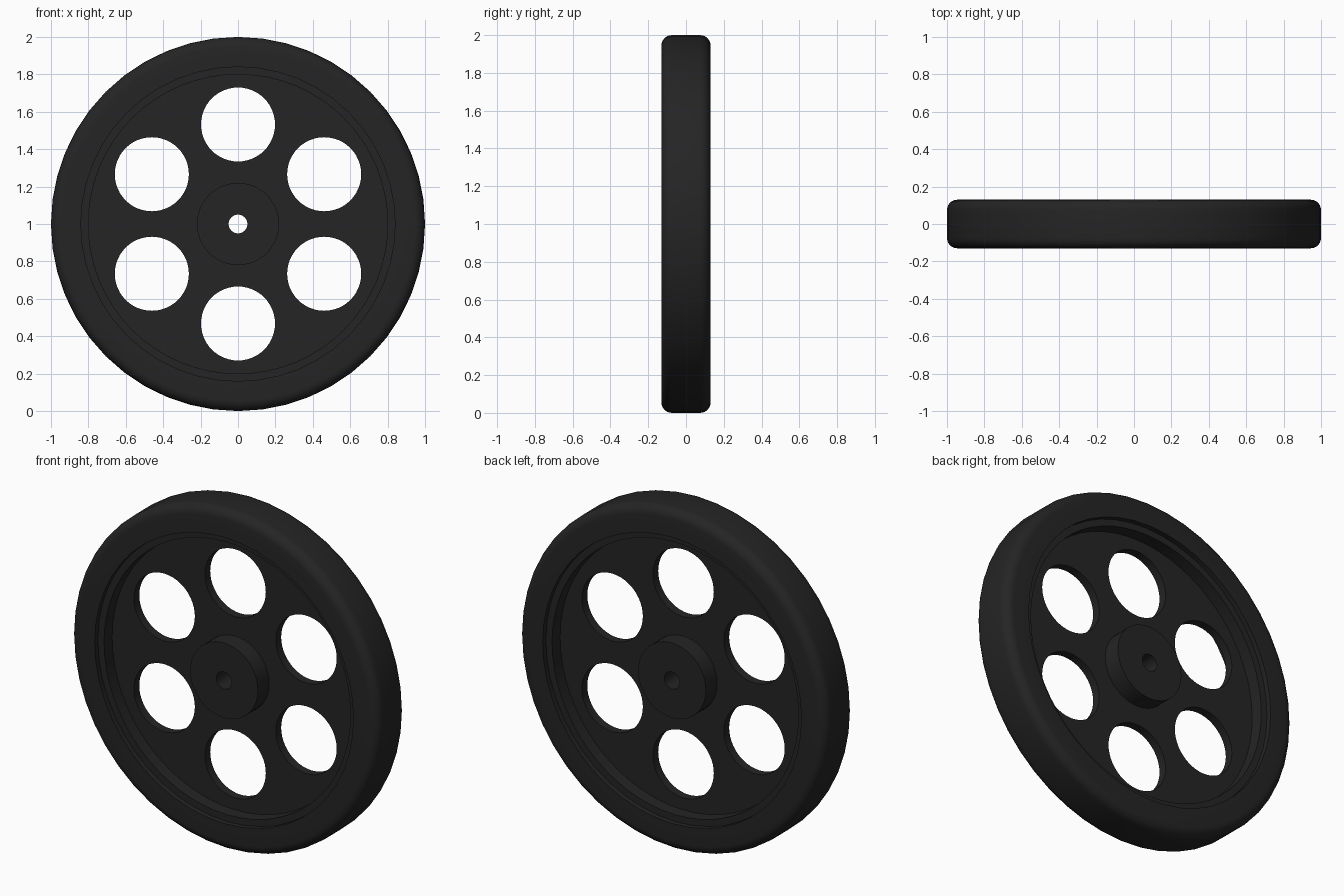
import bpy, bmesh
from math import sin, cos, pi, radians

if "Cube" in bpy.data.objects:
    bpy.data.objects.remove(bpy.data.objects["Cube"])

mat = bpy.data.materials.new("black_rubber")
mat.diffuse_color = (0.018, 0.018, 0.018, 1)
mat.use_nodes = True
mat.node_tree.nodes["Principled BSDF"].inputs["Base Color"].default_value = mat.diffuse_color


def finish(ob):
    ob.data.materials.clear()
    ob.data.materials.append(mat)
    bpy.ops.object.select_all(action='DESELECT')
    ob.select_set(True)
    bpy.context.view_layer.objects.active = ob
    bpy.ops.object.shade_smooth_by_angle(angle=radians(35))


def lathe(name, profile, segs):
    """Spin a closed (radius, y) profile around the axle at z = 1."""
    bm = bmesh.new()
    rings = []
    for i in range(segs):
        a = 2 * pi * i / segs
        rings.append([bm.verts.new((r * sin(a), y, 1 + r * cos(a))) for r, y in profile])
    n = len(profile)
    for i in range(segs):
        p, q = rings[i], rings[(i + 1) % segs]
        for j in range(n):
            k = (j + 1) % n
            bm.faces.new((p[j], p[k], q[k], q[j]))
    bmesh.ops.recalc_face_normals(bm, faces=bm.faces)
    me = bpy.data.meshes.new(name)
    bm.to_mesh(me)
    bm.free()
    ob = bpy.data.objects.new(name, me)
    bpy.context.collection.objects.link(ob)
    finish(ob)
    return ob


# Tire: rounded outer shoulders, square inner edge
W, R = 0.13, 0.055
shoulder = [(1 - R + R * sin(t * pi / 12), W - R + R * cos(t * pi / 12)) for t in range(7)]
half = [(0.84, W)] + shoulder
lathe("tire", half + [(r, -y) for r, y in reversed(half)], 48)

# Rim band, slightly recessed inside the tire
lathe("rim", [(0.80, -0.10), (0.845, -0.10), (0.845, 0.10), (0.80, 0.10)], 64)

# Hub with axle bore
lathe("hub", [(0.05, -W), (0.22, -W), (0.22, W), (0.05, W)], 48)

# Web disc with six round openings, as a filled extruded curve
curve = bpy.data.curves.new("web_disc", 'CURVE')
curve.dimensions = '2D'
curve.fill_mode = 'BOTH'
curve.extrude = 0.025


def circle(cx, cy, r, n):
    s = curve.splines.new('POLY')
    s.points.add(n - 1)
    for i, p in enumerate(s.points):
        a = 2 * pi * i / n
        p.co = (cx + r * sin(a), cy + r * cos(a), 0, 1)
    s.use_cyclic_u = True


circle(0, 0, 0.805, 64)
circle(0, 0, 0.05, 48)
for i in range(6):
    a = i * pi / 3
    circle(0.532 * sin(a), 0.532 * cos(a), 0.198, 48)

web = bpy.data.objects.new("web_disc", curve)
bpy.context.collection.objects.link(web)
web.location.z = 1
web.rotation_euler.x = pi / 2
bpy.ops.object.select_all(action='DESELECT')
web.select_set(True)
bpy.context.view_layer.objects.active = web
bpy.ops.object.convert(target='MESH')
web = bpy.context.object
bm = bmesh.new()
bm.from_mesh(web.data)
bmesh.ops.remove_doubles(bm, verts=bm.verts, dist=1e-4)
bmesh.ops.recalc_face_normals(bm, faces=bm.faces)
bm.to_mesh(web.data)
bm.free()
finish(web)
